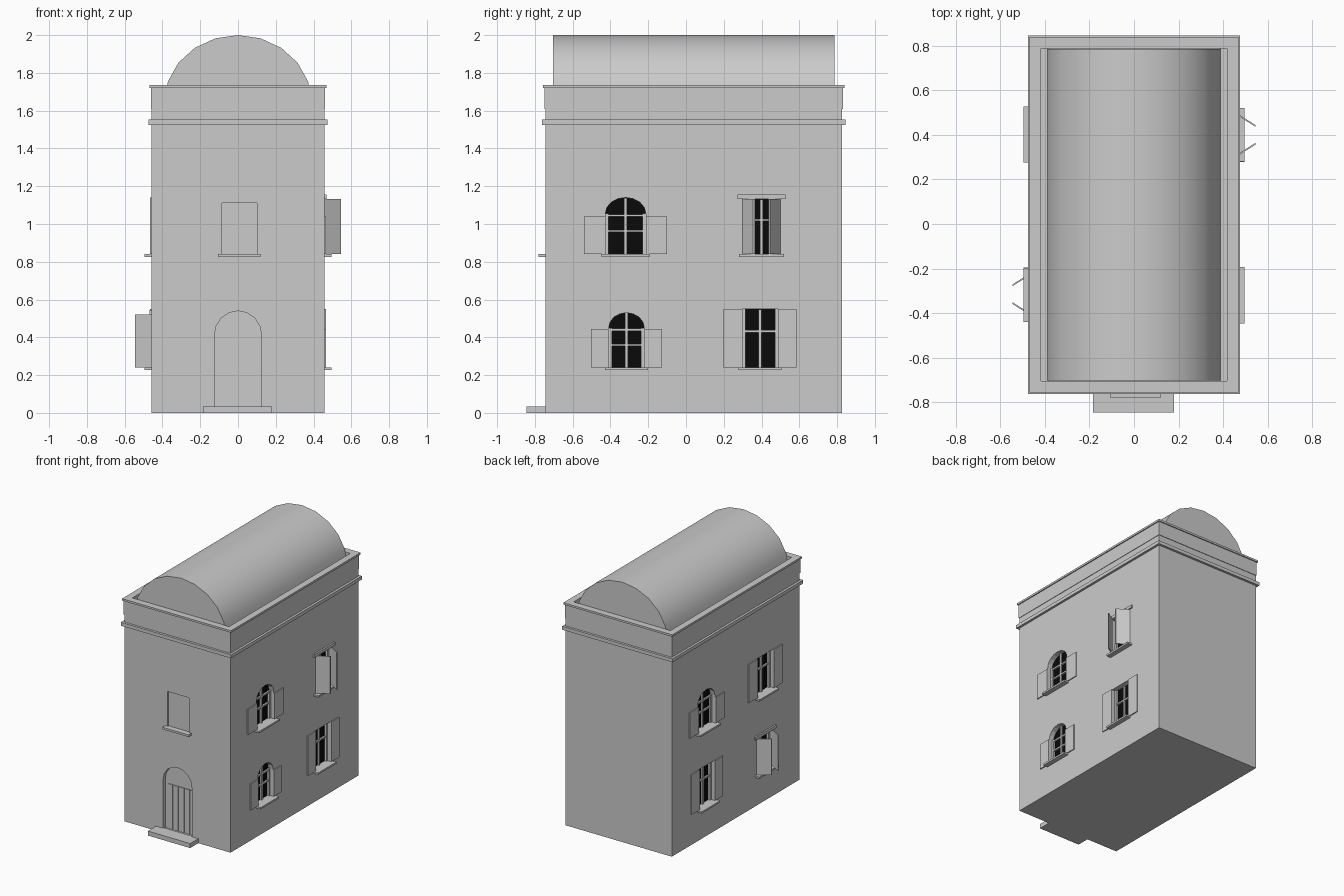
import bpy, bmesh, math
from mathutils import Vector

cube = bpy.data.objects.get("Cube")
if cube:
    bpy.data.objects.remove(cube, do_unlink=True)


def material(name, value):
    m = bpy.data.materials.new(name)
    m.use_nodes = True
    m.diffuse_color = (value, value, value, 1)
    m.node_tree.nodes["Principled BSDF"].inputs["Base Color"].default_value = m.diffuse_color
    return m


STONE = material("plain grey", 0.6)
GLASS = material("dark glass", 0.003)

HALF_X, FRONT, BACK = 0.457, -0.745, 0.827
MID_Y, HALF_Y = (FRONT + BACK) / 2, (BACK - FRONT) / 2


def prism(name, outline, place, lo, hi, mat=STONE):
    """Extrude a flat outline from lo to hi; place maps (a, b, t) to space."""
    bm = bmesh.new()
    low, high = [[bm.verts.new(place(a, b, t)) for a, b in outline] for t in (lo, hi)]
    bm.faces.new(low)
    bm.faces.new(high)
    for i in range(len(outline)):
        j = (i + 1) % len(outline)
        bm.faces.new((low[i], low[j], high[j], high[i]))
    bmesh.ops.recalc_face_normals(bm, faces=bm.faces)
    mesh = bpy.data.meshes.new(name)
    bm.to_mesh(mesh)
    bm.free()
    mesh.materials.append(mat)
    obj = bpy.data.objects.new(name, mesh)
    bpy.context.collection.objects.link(obj)
    return obj


def rect(a0, a1, b0, b1):
    return [(a0, b0), (a1, b0), (a1, b1), (a0, b1)]


def arch(mid, half, bottom, spring, top, steps=8):
    curve = [(mid + half * math.cos(math.pi * i / steps),
              spring + (top - spring) * math.sin(math.pi * i / steps)) for i in range(steps + 1)]
    return [(mid - half, bottom), (mid + half, bottom)] + curve


def plan(x, y, z):
    return Vector((x, y, z))


def front_wall(x, z, out):
    return Vector((x, FRONT - out, z))


def side_wall(side):
    return lambda y, z, out: Vector((side * (HALF_X + out), y, z))


def cut(target, cutter):
    mod = target.modifiers.new("opening", "BOOLEAN")
    mod.object, mod.operation, mod.solver = cutter, "DIFFERENCE", "EXACT"
    bpy.context.view_layer.objects.active = target
    bpy.ops.object.modifier_apply(modifier=mod.name)
    bpy.data.objects.remove(cutter, do_unlink=True)


def around(grow):
    return rect(-HALF_X - grow, HALF_X + grow, FRONT - grow, BACK + grow)


# Main block, mouldings and parapet
body = prism("house_body", around(0), plan, 0, 1.65)
prism("cornice", around(0.018), plan, 1.525, 1.552)


def ring(name, grow, inset, lo, hi):
    obj = prism(name, around(grow), plan, lo, hi)
    cut(obj, prism("cutter", around(-inset), plan, lo - 0.1, hi + 0.1))


ring("parapet", 0.004, 0.036, 1.61, 1.72)
ring("parapet_cap", 0.012, 0.04, 1.72, 1.735)

# Barrel roof
vault = [(0.39 * math.cos(math.pi * i / 10), 1.645 + 0.355 * math.sin(math.pi * i / 10))
         for i in range(11)]
roof = prism("barrel_roof", vault, lambda x, z, y: Vector((x, y, z)), -0.703, 0.785)
bpy.ops.object.select_all(action="DESELECT")
roof.select_set(True)
bpy.context.view_layer.objects.active = roof
bpy.ops.object.shade_smooth_by_angle(angle=math.radians(40))

DEPTH = 0.045


def window(name, side, mid, half, bottom, top, spring=None, leaf=0.1, leaf_top=None, is_open=False):
    wall = side_wall(side)
    if spring:
        outline = arch(mid, half, bottom, spring, top)
        bars = [bottom + 0.57 * (spring - bottom), spring - 0.01]
    else:
        outline = rect(mid - half, mid + half, bottom, top)
        bars = [bottom + 0.62 * (top - bottom)]
    cut(body, prism("cutter", outline, wall, -DEPTH, 0.05))
    prism(name + "_glass", outline, wall, -DEPTH - 0.002, -DEPTH + 0.004, GLASS)

    # Sash bars and frame
    prism(name + "_centre_bar", rect(mid - 0.007, mid + 0.007, bottom, top - 0.002), wall, -DEPTH, -0.028)
    for z in bars:
        prism(name + "_cross_bar", rect(mid - half, mid + half, z - 0.006, z + 0.006), wall, -DEPTH, -0.028)
    for s in (-1, 1):
        edges = sorted((mid + s * half, mid + s * (half - 0.016)))
        prism(name + "_jamb", rect(*edges, bottom, spring or top), wall, -DEPTH, -0.025)

    # Sill, lintel and shutters
    prism(name + "_sill", rect(mid - half - 0.02, mid + half + 0.02, bottom - 0.014, bottom), wall, -DEPTH, 0.038)
    if is_open:
        prism(name + "_lintel", rect(mid - half - 0.028, mid + half + 0.028, top, top + 0.024), wall, 0, 0.012)
    leaf_top = leaf_top or top
    for s in (-1, 1):
        hinge = mid + s * half
        if is_open:
            tip = hinge - s * 0.056
            outline = [(0, hinge), (0.088, tip), (0.088, tip - s * 0.008), (0, hinge - s * 0.008)]
            prism(name + "_shutter", outline, lambda d, y, z: wall(y, z, d), bottom, leaf_top)
        else:
            edges = sorted((hinge, hinge + s * leaf))
            prism(name + "_shutter", rect(*edges, bottom, leaf_top), wall, 0, 0.008)


window("upper_front_left_window", 1, -0.32, 0.107, 0.84, 1.14, spring=1.055, leaf=0.112, leaf_top=1.04)
window("lower_front_left_window", 1, -0.315, 0.094, 0.24, 0.53, spring=0.45, leaf=0.095, leaf_top=0.445)
window("upper_back_left_window", 1, 0.40, 0.1, 0.84, 1.132, is_open=True)
window("lower_back_left_window", 1, 0.392, 0.094, 0.24, 0.55)
window("upper_back_right_window", -1, 0.402, 0.105, 0.84, 1.14, spring=1.055, leaf=0.11, leaf_top=1.04)
window("lower_back_right_window", -1, 0.40, 0.094, 0.24, 0.55)
window("upper_front_right_window", -1, -0.32, 0.1, 0.84, 1.14, leaf=0.11)
window("lower_front_right_window", -1, -0.315, 0.1, 0.24, 0.52, is_open=True)

# Blind window over the door
cut(body, prism("cutter", rect(-0.085, 0.1, 0.84, 1.11), front_wall, -0.01, 0.05))
prism("front_sill", rect(-0.105, 0.12, 0.824, 0.84), front_wall, -0.01, 0.035)

# Arched doorway with planked door and step
cut(body, prism("cutter", arch(0, 0.125, 0.03, 0.41, 0.54), front_wall, -0.03, 0.05))
for i in range(5):
    x = -0.102 + i * 0.048
    prism("door_plank", rect(x, x + 0.044, 0.035, 0.38), front_wall, -0.032, -0.024)
prism("door_step", rect(-0.185, 0.18, 0, 0.035), front_wall, -0.01, 0.1)
